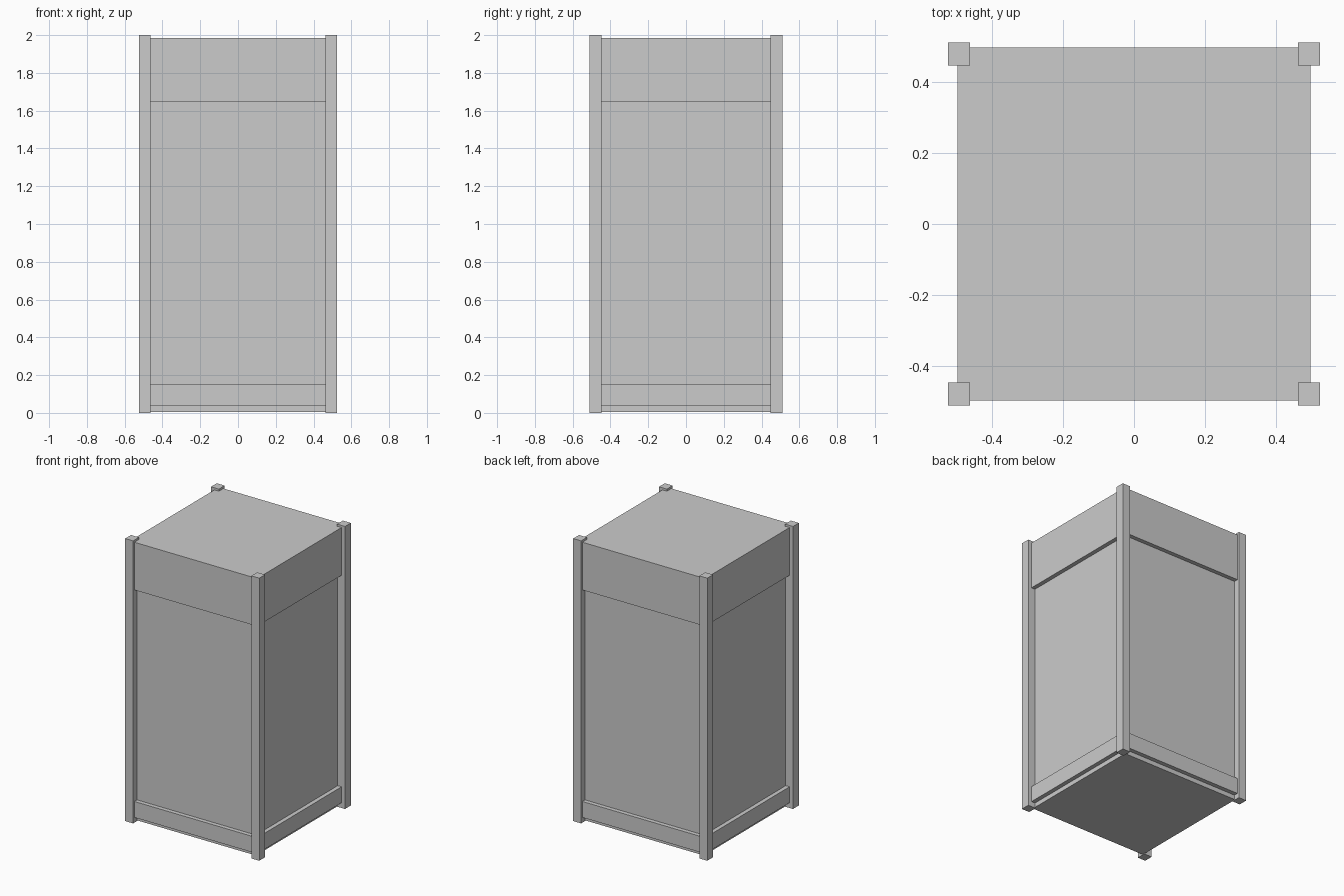
import bpy
import bmesh
from mathutils import Matrix

if "Cube" in bpy.data.objects:
    bpy.data.objects.remove(bpy.data.objects["Cube"])


def box(name, x0, x1, y0, y1, z0, z1):
    """Flat-faced box between two corners."""
    bm = bmesh.new()
    size = Matrix.Diagonal((x1 - x0, y1 - y0, z1 - z0, 1))
    centre = Matrix.Translation(((x0 + x1) / 2, (y0 + y1) / 2, (z0 + z1) / 2))
    bmesh.ops.create_cube(bm, size=1, matrix=centre @ size)
    mesh = bpy.data.meshes.new(name)
    bm.to_mesh(mesh)
    bm.free()
    obj = bpy.data.objects.new(name, mesh)
    bpy.context.collection.objects.link(obj)
    return obj


def centred_box(name, half, z0, z1):
    return box(name, -half, half, -half, half, z0, z1)


# Base, recessed cabin walls and the two projecting bands
centred_box("base_slab", 0.468, 0.005, 0.05)
centred_box("lower_band", 0.498, 0.037, 0.15)
centred_box("cabin_walls", 0.468, 0.14, 1.66)
centred_box("upper_band_and_roof", 0.498, 1.647, 1.985)

# Corner posts, mirrored to all four corners
posts = box("corner_posts", 0.463, 0.525, 0.447, 0.512, 0, 2)
mirror = posts.modifiers.new("four_corners", 'MIRROR')
mirror.use_axis = (True, True, False)
